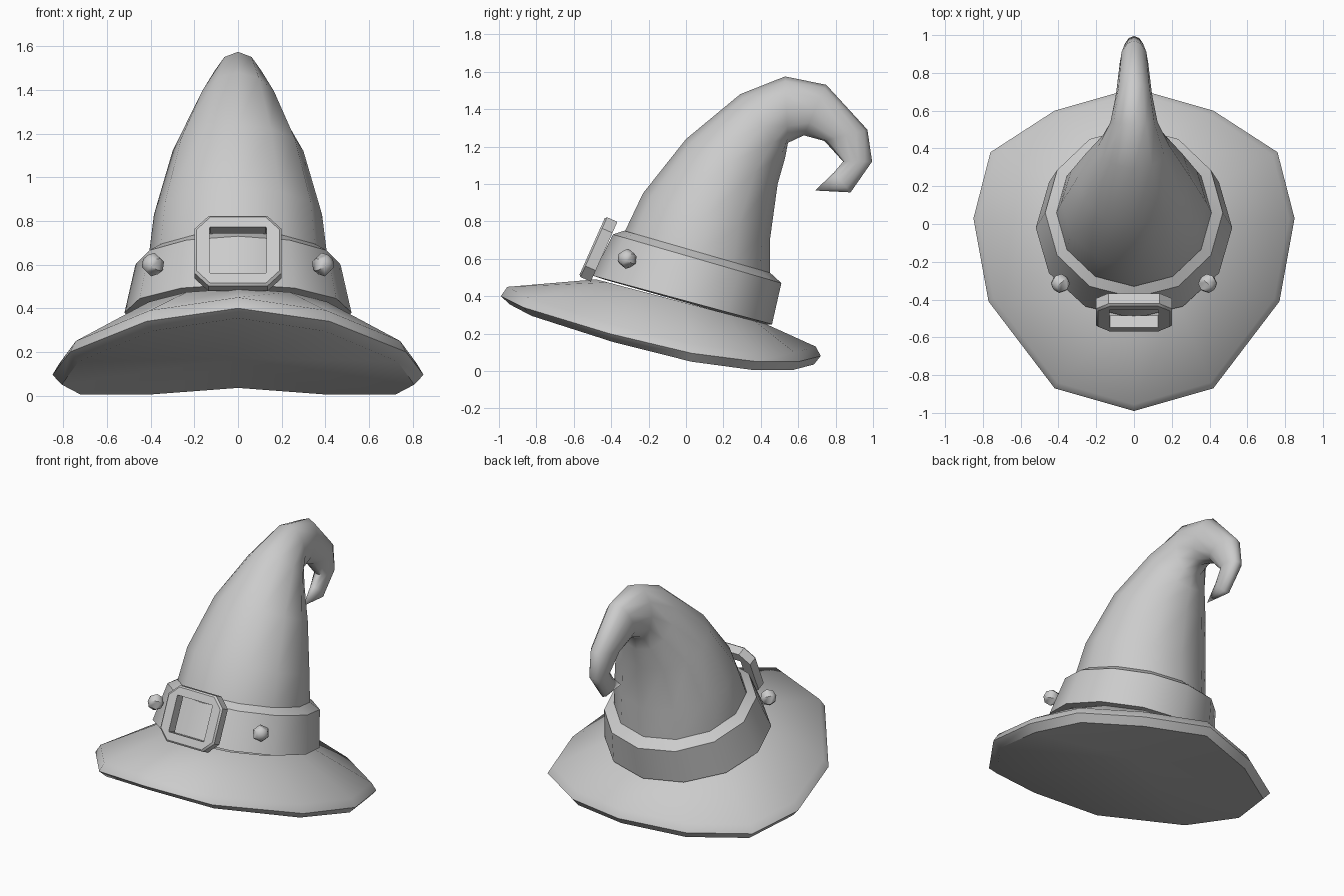
import bpy, bmesh, math
from mathutils import Vector, Matrix

cube = bpy.data.objects.get("Cube")
if cube:
    bpy.data.objects.remove(cube)

felt = bpy.data.materials.new("plain_grey")
felt.use_nodes = True
grey = (0.6, 0.6, 0.6, 1)
felt.diffuse_color = grey
felt.node_tree.nodes["Principled BSDF"].inputs["Base Color"].default_value = grey

SIDES = 12


def finish(name, bm, angle=45):
    bmesh.ops.recalc_face_normals(bm, faces=bm.faces)
    mesh = bpy.data.meshes.new(name)
    bm.to_mesh(mesh)
    bm.free()
    obj = bpy.data.objects.new(name, mesh)
    bpy.context.collection.objects.link(obj)
    mesh.materials.append(felt)
    bpy.ops.object.select_all(action='DESELECT')
    obj.select_set(True)
    bpy.context.view_layer.objects.active = obj
    bpy.ops.object.shade_smooth_by_angle(angle=math.radians(angle))
    return obj


def oval(front, back, half_width):
    """Tilted ring through a front and a back (y, z) point."""
    f, b = Vector((0, *front)), Vector((0, *back))
    mid, arm = (f + b) / 2, (f - b) / 2
    side = Vector((half_width, 0, 0))
    return [mid + arm * math.cos(a) + side * math.sin(a)
            for a in (math.tau * i / SIDES for i in range(SIDES))]


def loft(rings, start=None, end=None, closed=False):
    """Skin rings of equal length, with optional fan points at the ends."""
    bm = bmesh.new()
    loops = [[bm.verts.new(p) for p in ring] for ring in rings]
    pairs = list(zip(loops, loops[1:]))
    if closed:
        pairs.append((loops[-1], loops[0]))
    n = len(loops[0])
    for a, b in pairs:
        for i in range(n):
            j = (i + 1) % n
            bm.faces.new((a[i], a[j], b[j], b[i]))
    for loop, tip in ((loops[0], start), (loops[-1], end)):
        if tip is not None:
            v = bm.verts.new(tip)
            for i in range(n):
                bm.faces.new((loop[i], loop[(i + 1) % n], v))
    return bm


# Brim: half outline from front to back (x, y, top height), mirrored
half = [(0, -0.99, 0.45), (0.42, -0.87, 0.39), (0.77, -0.41, 0.25),
        (0.85, 0.03, 0.145), (0.76, 0.38, 0.1), (0.42, 0.6, 0.1),
        (0, 0.72, 0.13)]
outline = half + [(-x, y, z) for x, y, z in reversed(half[1:-1])]


def rim(scale, drop):
    return [Vector((x * scale, y * scale, z - drop)) for x, y, z in outline]


finish("brim", loft([rim(0.95, 0.095), rim(1, 0.05), rim(0.965, 0),
                     oval((-0.48, 0.49), (0.43, 0.25), 0.47)],
                    start=(0, 0, 0.17)), 50)

# Crown: rings along the bent cone, ending in a curled point
crown = [((-0.42, 0.5), (0.42, 0.27), 0.42),
         ((-0.33, 0.74), (0.45, 0.52), 0.41),
         ((-0.23, 0.95), (0.45, 0.71), 0.385),
         ((0, 1.24), (0.49, 1.0), 0.3),
         ((0.29, 1.48), (0.53, 1.14), 0.19),
         ((0.53, 1.575), (0.545, 1.22), 0.125),
         ((0.75, 1.53), (0.63, 1.26), 0.095),
         ((0.97, 1.29), (0.74, 1.23), 0.075),
         ((0.995, 1.12), (0.84, 1.12), 0.055),
         ((0.88, 0.955), (0.79, 1.06), 0.04)]
finish("crown", loft([oval(*r) for r in crown], end=(0, 0.69, 0.965)), 70)

# Band: tilted closed collar
band = [((-0.44, 0.49), (0.41, 0.25), 0.44),
        ((-0.5, 0.51), (0.46, 0.25), 0.52),
        ((-0.39, 0.73), (0.51, 0.47), 0.47),
        ((-0.33, 0.75), (0.45, 0.525), 0.41)]
finish("band", loft([oval(*r) for r in band], closed=True), 35)


# Buckle: frame with cut corners, tilted back against the band
def cut_rect(w, h, c, y):
    quarter = [(w, h - c), (w - c, h)]
    pts = quarter + [(-x, z) for x, z in reversed(quarter)]
    pts += [(-x, -z) for x, z in pts]
    return [Vector((x, y, z)) for x, z in pts]


frame = [cut_rect(0.2, 0.175, 0.065, 0.035), cut_rect(0.2, 0.175, 0.065, -0.025),
         cut_rect(0.19, 0.165, 0.062, -0.035), cut_rect(0.13, 0.115, 0.003, -0.035),
         cut_rect(0.13, 0.115, 0.003, 0.035)]
buckle = finish("buckle", loft(frame, closed=True), 35)
buckle.matrix_world = (Matrix.Translation((0, -0.47, 0.652))
                       @ Matrix.Rotation(math.radians(-24), 4, 'X'))

# Studs: faceted domes on both front sides of the band
for label, s in (("left", 1), ("right", -1)):
    bm = bmesh.new()
    bmesh.ops.create_uvsphere(bm, u_segments=6, v_segments=4, radius=0.055)
    outward = Vector((s * 0.75, -0.65, 0.2))
    turn = outward.to_track_quat('Z', 'Y').to_matrix().to_4x4()
    bm.transform(Matrix.Translation((s * 0.39, -0.315, 0.6)) @ turn
                 @ Matrix.Diagonal((1, 1, 0.9, 1)))
    finish(label + "_stud", bm, 50)
